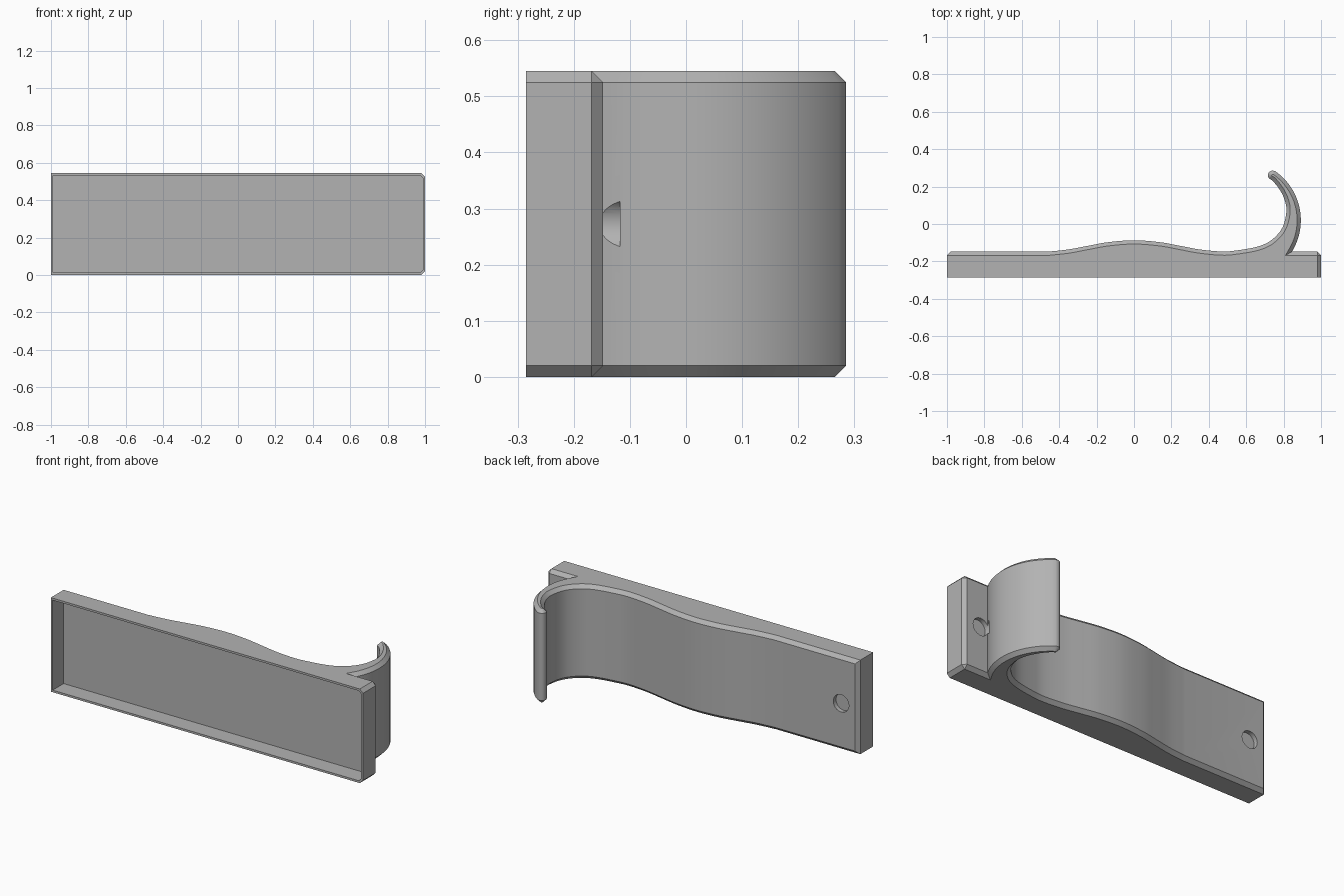
import bpy
import bmesh
import math
from mathutils import Vector

if "Cube" in bpy.data.objects:
    bpy.data.objects.remove(bpy.data.objects["Cube"])

HEIGHT, CHAMFER = 0.545, 0.02
FRONT, BACK = -0.285, -0.148

grey = bpy.data.materials.new("neutral_grey")
grey.use_nodes = True
colour = (0.45, 0.45, 0.45, 1)
grey.diffuse_color = colour
grey.node_tree.nodes["Principled BSDF"].inputs["Base Color"].default_value = colour


def spline(points, steps=6):
    """Smooth curve through the points."""
    pts = [Vector(p) for p in points]
    pts = [2 * pts[0] - pts[1]] + pts + [2 * pts[-1] - pts[-2]]
    out = []
    for a, b, c, d in zip(pts, pts[1:], pts[2:], pts[3:]):
        for i in range(steps):
            t = i / steps
            out.append(0.5 * (2 * b + (c - a) * t + (2 * a - 5 * b + 4 * c - d) * t ** 2
                              + (3 * b - a - 3 * c + d) * t ** 3))
    return out + [pts[-2]]


def arc(cx, cy, r, start, end, count):
    angles = [math.radians(start + (end - start) * i / count) for i in range(count + 1)]
    return [Vector((cx + r * math.cos(a), cy + r * math.sin(a))) for a in angles]


def inset(outline, widths):
    """Move each side of a counter-clockwise outline inward by its own width."""
    result = []
    for i, p in enumerate(outline):
        d1 = (p - outline[i - 1]).normalized()
        d2 = (outline[(i + 1) % len(outline)] - p).normalized()
        n1, n2 = Vector((-d1.y, d1.x)), Vector((-d2.y, d2.x))
        w1, w2 = widths[i - 1], widths[i]
        det = n1.x * n2.y - n1.y * n2.x
        if abs(det) < 0.001:
            result.append(p + n1 * w1)
        else:
            result.append(Vector(((w1 * n2.y - w2 * n1.y) / det,
                                  (n1.x * w2 - n2.x * w1) / det)) + p)
    return result


def loft(name, rings):
    """Closed solid through matching rings of points."""
    bm = bmesh.new()
    loops = [[bm.verts.new(p) for p in ring] for ring in rings]
    n = len(loops[0])
    for low, high in zip(loops, loops[1:]):
        for i in range(n):
            j = (i + 1) % n
            bm.faces.new((low[i], low[j], high[j], high[i]))
    bm.faces.new(loops[0][::-1])
    bm.faces.new(loops[-1])
    bmesh.ops.remove_doubles(bm, verts=bm.verts, dist=0.0002)
    bmesh.ops.recalc_face_normals(bm, faces=bm.faces)
    mesh = bpy.data.meshes.new(name)
    bm.to_mesh(mesh)
    bm.free()
    mesh.materials.append(grey)
    obj = bpy.data.objects.new(name, mesh)
    bpy.context.collection.objects.link(obj)
    return obj


# Plan outline: plate, outer hook, rounded tip, inner hook, wavy back
outline = [Vector(p) for p in ((-1, FRONT), (1, FRONT), (1, BACK - CHAMFER),
                               (1 - CHAMFER, BACK))]
outline += arc(0.572, 0.02, 0.32, -31.7, 55, 28)
outline += arc(0.741, 0.26, 0.0255, 70, 215, 8)
outline += spline([(0.742, 0.231), (0.778, 0.185), (0.805, 0.13), (0.815, 0.067),
                   (0.793, -0.02), (0.735, -0.086), (0.66, -0.121), (0.55, -0.141),
                   (0.47, -0.147), (0.35, -0.136), (0.243, -0.116), (0.136, -0.097),
                   (0, -0.087), (-0.136, -0.097), (-0.243, -0.116), (-0.35, -0.136),
                   (-0.46, BACK)])
outline += [Vector((-1 + CHAMFER, BACK)), Vector((-1, BACK - CHAMFER))]

# Chamfer every rim side except the front and the left end
widths = [CHAMFER] * len(outline)
widths[0] = widths[-1] = widths[-2] = 0
widths[2] = CHAMFER * math.sqrt(0.5)
rim = inset(outline, widths)
bracket = loft("hook_bracket", [
    [(p.x, p.y, z) for p in ring]
    for ring, z in ((rim, 0), (outline, CHAMFER), (outline, HEIGHT - CHAMFER), (rim, HEIGHT))])

# Hollow front with a thin rim
WALL = 0.012
lo, hi, left, right = WALL, HEIGHT - WALL, -1 + WALL, 1 - WALL
cut = 0.014
pocket = [(left, lo), (right - cut, lo), (right, lo + cut),
          (right, hi - cut), (right - cut, hi), (left, hi)]
cutters = [loft("front_pocket_cutter", [[(x, y, z) for x, z in pocket]
                                        for y in (FRONT - 0.1, FRONT + 0.1)])]

# Shallow round screw holes in the back
for side, x in (("left", 0.89), ("right", -0.89)):
    circle = arc(x, HEIGHT / 2, 0.05, 0, 348.75, 31)
    cutters.append(loft(side + "_hole_cutter", [[(p.x, y, p.y) for p in circle]
                                                for y in (BACK - 0.025, BACK + 0.03)]))

for cutter in cutters:
    mod = bracket.modifiers.new(cutter.name, "BOOLEAN")
    mod.operation = "DIFFERENCE"
    mod.solver = "EXACT"
    mod.object = cutter
    bpy.context.view_layer.objects.active = bracket
    bpy.ops.object.modifier_apply(modifier=mod.name)
    bpy.data.objects.remove(cutter)

bpy.ops.object.select_all(action="DESELECT")
bracket.select_set(True)
bpy.context.view_layer.objects.active = bracket
bpy.ops.object.shade_smooth_by_angle(angle=math.radians(25))
